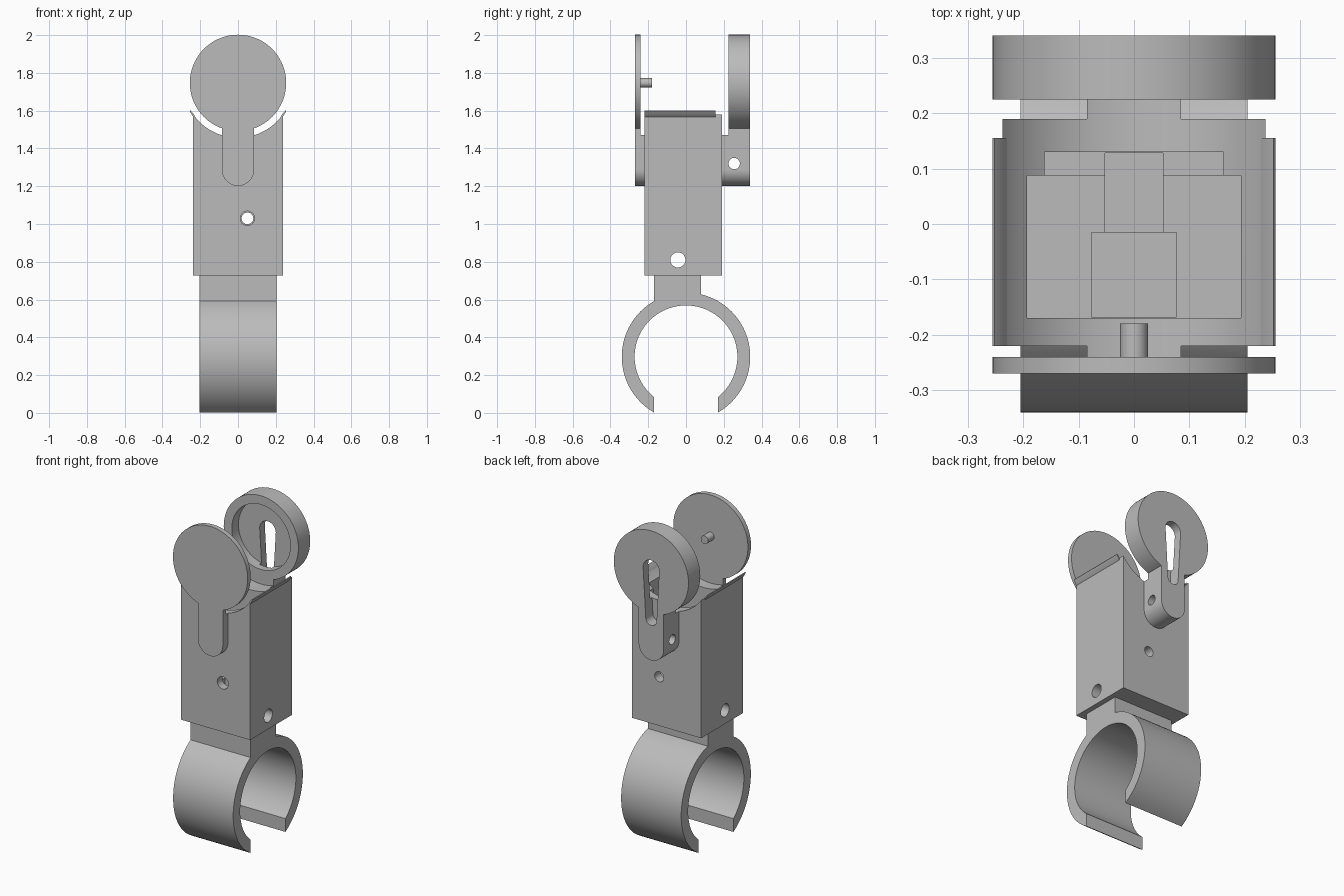
import bpy, bmesh
from math import sin, cos, pi, sqrt
from mathutils import Vector

old = bpy.data.objects.get("Cube")
if old:
    bpy.data.objects.remove(old, do_unlink=True)

grey = bpy.data.materials.new("plain grey")
grey.use_nodes = True
COLOUR = (0.5, 0.5, 0.5, 1)
grey.diffuse_color = COLOUR
grey.node_tree.nodes["Principled BSDF"].inputs["Base Color"].default_value = COLOUR

DISC_Z, DISC_R = 1.747, 0.255
RING_Z = 0.297


def arc(cx, cz, r, a0=0, a1=2 * pi, n=96):
    closed = abs(a1 - a0 - 2 * pi) < 1e-6
    steps = n if closed else n + 1
    return [(cx + r * cos(a0 + (a1 - a0) * i / n), cz + r * sin(a0 + (a1 - a0) * i / n))
            for i in range(steps)]


def prism(name, profile, lo, hi, axis="y"):
    """Extrude a 2D profile along y (points are x,z), x (y,z) or z (x,y)."""
    place = {"y": lambda u, v, w: (u, w, v),
             "x": lambda u, v, w: (w, u, v),
             "z": lambda u, v, w: (u, v, w)}[axis]
    bm = bmesh.new()
    face = bm.faces.new([bm.verts.new(place(u, v, lo)) for u, v in profile])
    moved = bmesh.ops.extrude_face_region(bm, geom=[face])["geom"]
    bmesh.ops.translate(bm, vec=Vector(place(0, 0, hi - lo)),
                        verts=[g for g in moved if isinstance(g, bmesh.types.BMVert)])
    bmesh.ops.recalc_face_normals(bm, faces=bm.faces)
    mesh = bpy.data.meshes.new(name)
    bm.to_mesh(mesh)
    bm.free()
    mesh.materials.append(grey)
    ob = bpy.data.objects.new(name, mesh)
    bpy.context.collection.objects.link(ob)
    return ob


def box(name, x0, x1, y0, y1, z0, z1):
    return prism(name, [(x0, y0), (x1, y0), (x1, y1), (x0, y1)], z0, z1, "z")


def combine(ob, tools, operation="DIFFERENCE"):
    """Apply booleans and discard the tool solids."""
    for tool in tools:
        mod = ob.modifiers.new("cut", "BOOLEAN")
        mod.operation, mod.object, mod.solver = operation, tool, "EXACT"
    bpy.context.view_layer.update()
    graph = bpy.context.evaluated_depsgraph_get()
    mesh = bpy.data.meshes.new_from_object(ob.evaluated_get(graph))
    ob.modifiers.clear()
    ob.data = mesh
    for tool in tools:
        bpy.data.objects.remove(tool, do_unlink=True)


def tab(name, y0, y1):
    profile = arc(0, 1.287, 0.085, pi, 2 * pi, 32) + [(0.085, 1.515), (-0.085, 1.515)]
    return prism(name, profile, y0, y1)


def keyhole():
    return prism("keyhole_cutter", arc(0, 1.765, 0.055, 0, pi, 24)
                 + arc(0, 1.455, 0.037, pi, 2 * pi, 24), 0.27, 0.4)


# Housing with front and back tabs
body = box("housing", -0.237, 0.237, -0.22, 0.19, 0.727, 1.65)
combine(body, [tab("front_tab", -0.27, -0.2), tab("back_tab", 0.17, 0.34)], "UNION")
combine(body, [
    # saddle under the discs
    prism("saddle_cutter", arc(0, DISC_Z, 0.29), -0.24, 0.225),
    # stepped pocket
    box("pocket", -0.193, 0.193, -0.17, 0.088, 0.95, 1.8),
    box("rear_pocket", -0.162, 0.162, 0.05, 0.13, 0.97, 1.8),
    box("deep_pocket", -0.077, 0.077, -0.168, -0.015, 0.89, 1.2),
    box("deep_slot", -0.052, 0.052, -0.03, 0.128, 0.91, 1.2),
    # screw and pin holes
    prism("front_hole", arc(0.05, 1.03, 0.038, n=32), -0.3, -0.1),
    prism("back_hole", arc(0.05, 1.03, 0.031, n=32), -0.12, 0.3),
    prism("side_hole", arc(-0.043, 0.81, 0.04, n=32), -0.4, 0.4, "x"),
    prism("tab_hole", arc(0.255, 1.32, 0.03, n=32), -0.4, 0.4, "x"),
    keyhole()])
# Trim the housing corners left above the saddle
combine(body, [box("corner_cutter", s * 0.2365 - 0.03, s * 0.2365 + 0.03,
                   -0.239, 0.224, 1.583, 1.8) for s in (-1, 1)])

# Thin flared lips along the saddle edges
for side, s in (("right", 1), ("left", -1)):
    prism(side + "_lip", [(s * x, z) for x, z in
          ((0.226, 1.56), (0.237, 1.567), (0.255, 1.597), (0.252, 1.602), (0.232, 1.578))],
          -0.22, 0.155)

# Front disc and its pin
prism("front_disc", arc(0, DISC_Z, DISC_R), -0.27, -0.24)
prism("front_pin", arc(0, DISC_Z, 0.025, n=32), -0.25, -0.18)

# Back cup with keyhole
cup = prism("back_cup", arc(0, DISC_Z, DISC_R), 0.225, 0.34)
combine(cup, [prism("recess", arc(0, DISC_Z, 0.2), 0.2, 0.29), keyhole()])

# Open pipe clip with neck
OUT, IN, GAP = 0.34, 0.272, 0.17
clip = prism("pipe_clip", arc(0, RING_Z, OUT), -0.205, 0.205, "x")
combine(clip, [box("neck", -0.205, 0.205, -0.17, 0.08, 0.45, 0.735)], "UNION")
combine(clip, [prism("bore", arc(0, RING_Z, IN), -0.3, 0.3, "x"),
               box("mouth", -0.3, 0.3, -GAP, GAP, -0.2, 0.25)])

# Smooth curved faces, keep edges sharp
bpy.ops.object.select_all(action="DESELECT")
for ob in bpy.context.collection.objects:
    if ob.type == "MESH":
        ob.select_set(True)
        bpy.context.view_layer.objects.active = ob
bpy.ops.object.shade_smooth_by_angle(angle=pi / 6)
